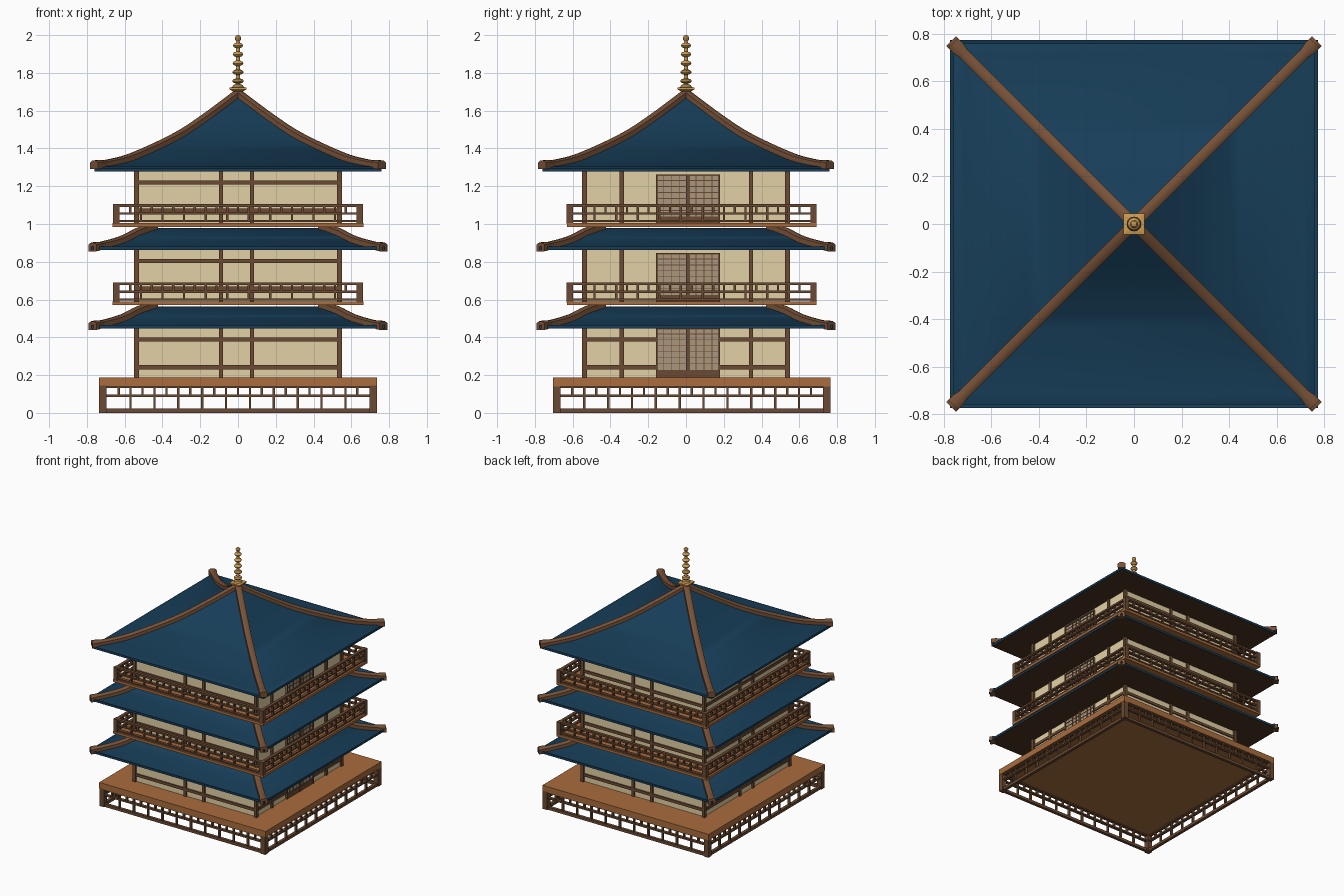
import bpy, bmesh, math
from mathutils import Vector

if "Cube" in bpy.data.objects:
    bpy.data.objects.remove(bpy.data.objects["Cube"])


def mat(name, hexa):
    m = bpy.data.materials.new(name)
    m.diffuse_color = [(int(hexa[i:i + 2], 16) / 255) ** 2.2 for i in (0, 2, 4)] + [1]
    m.use_nodes = True
    m.node_tree.nodes["Principled BSDF"].inputs["Base Color"].default_value = m.diffuse_color
    return m


CREAM, BEAM = mat("plaster", "e2d0a4"), mat("beam_wood", "6b4c36")
DECK, RIDGE = mat("deck_wood", "a86c40"), mat("ridge_wood", "76523a")
BLUE, DARK = mat("roof_tile", "1d4059"), mat("soffit_wood", "4a3526")
GOLD, PAPER = mat("gilding", "cc9c55"), mat("door_paper", "a8957c")


def finish(name, bm, *mats, smooth=False):
    bmesh.ops.recalc_face_normals(bm, faces=bm.faces)
    me = bpy.data.meshes.new(name)
    bm.to_mesh(me)
    bm.free()
    ob = bpy.data.objects.new(name, me)
    bpy.context.collection.objects.link(ob)
    for m in mats:
        me.materials.append(m)
    if smooth:
        bpy.context.view_layer.objects.active = ob
        ob.select_set(True)
        bpy.ops.object.shade_smooth_by_angle(angle=math.radians(35))
        ob.select_set(False)
    return ob


def boxes(name, spans, m):
    """Object made of boxes given as (x0, x1, y0, y1, z0, z1)."""
    bm = bmesh.new()
    for s in spans:
        vs = bmesh.ops.create_cube(bm, size=1)["verts"]
        for v in vs:
            v.co = [(s[2 * i] + s[2 * i + 1]) / 2 + v.co[i] * (s[2 * i + 1] - s[2 * i]) for i in range(3)]
    return finish(name, bm, m)


def side(k, u0, u1, d0, d1, z0, z1):
    """Box on side k (0 front, 1 right, 2 back, 3 left): u along it, d outward."""
    x = [(u0, u1), (d0, d1), (-u1, -u0), (-d1, -d0)][k]
    y = [(-d1, -d0), (u0, u1), (d0, d1), (-u1, -u0)][k]
    return (*x, *y, z0, z1)


CY = 0.03  # deck and balconies sit slightly towards the back


def railing(name, h, post, bar, z0, z1, low, mid):
    """Fence: corner posts, three rails, full bars and half bars between."""
    out = []
    d0, d1 = h - post / 2 - bar, h - post / 2 + bar
    for k in range(4):
        out.append(side(k, h - post, h, h - post, h, z0, z1))
        i = h - post
        for a, b in (low, mid, (z1 - 0.014, z1)):
            out.append(side(k, -i, i, d0, d1, a, b))
        for n in range(1, 22):
            u = -i + n * i / 11
            base = low[0] if n % 2 == 0 else mid[0]
            out.append(side(k, u - bar / 2, u + bar / 2, d0 + .003, d1 - .003, base, z1 - .005))
    boxes(name, out, BEAM).location.y = CY


# Platform and balconies
boxes("platform_deck", [(-.737, .737, CY - .735, CY + .735, .14, .188)], DECK)
railing("platform_lattice", .735, .04, .012, 0, .145, (0, .022), (.085, .097))
for n, z in enumerate((.57, .985)):
    boxes(f"balcony_floor_{n + 2}", [(-.665, .665, CY - .66, CY + .66, z, z + .02)], DECK)
    railing(f"balcony_railing_{n + 2}", .662, .034, .012, z + .015, z + .12,
            (z + .026, z + .036), (z + .066, z + .077))

# Walls, timber frame and sliding doors per storey
W = 0.535
for n, (f, e) in enumerate(((.188, .455), (.585, .87), (1.0, 1.285))):
    boxes(f"walls_{n + 1}", [(-W, W, -W, W, f, e)], CREAM)
    fr = []
    for k in range(4):
        posts = (-.34, .345) if k == 1 else (-.09, .075)
        fr.append(side(k, W - .01, W + .015, W - .01, W + .015, f, e))
        for u in posts:
            fr.append(side(k, u - .011, u + .011, W - .01, W + .012, f, e))
        spans = [(-W, W)] if k != 1 else [(-W, -.16), (.18, W)] if n == 0 else []
        for a, b in spans:
            for z in (e - .066, e - .213):
                fr.append(side(k, a, b, W - .01, W + .009, z - .011, z + .011))
    boxes(f"wall_frame_{n + 1}", fr, BEAM)
    # Door leaves with lattice and a kick board
    paper, lat = [], []
    top = f + .262
    for a, b in ((-.16, .01), (.01, .18)):
        paper.append(side(1, a, b, W - .01, W + .006, f, top))
        for u in (a, b - .009):
            lat.append(side(1, u, u + .009, W, W + .014, f, top))
        lat.append(side(1, a, b, W, W + .012, top - .009, top))
        lat.append(side(1, a, b, W, W + .011, f, f + .04))
        for i in range(1, 4):
            u = a + (b - a) * i / 4
            lat.append(side(1, u - .002, u + .002, W, W + .009, f, top))
        for i in range(1, 7):
            z = f + .04 + .222 * i / 7
            lat.append(side(1, a, b, W, W + .009, z - .002, z + .002))
    boxes(f"door_paper_{n + 1}", paper, PAPER)
    boxes(f"door_lattice_{n + 1}", lat, BEAM)


def smooth_path(pts, steps=4):
    """Catmull-Rom through (r, z) points."""
    p = [Vector(q) for q in pts]
    p = [2 * p[0] - p[1]] + p + [2 * p[-1] - p[-2]]
    out = []
    for i in range(1, len(p) - 2):
        a, b, c, d = p[i - 1:i + 3]
        for s in range(steps):
            t = s / steps
            out.append(.5 * (2 * b + (c - a) * t + (2 * a - 5 * b + 4 * c - d) * t * t
                             + (3 * b - a - 3 * c + d) * t ** 3))
    return out + [p[-2]]


def roof(n, pts, eave, base):
    """Curved square roof with flat soffit and four swept hip ridges."""
    path = smooth_path(pts)
    skin = [p for p in path if p.x < eave - .01] + [Vector((eave, base + .018)), Vector((eave, base))]
    bm = bmesh.new()
    rings = []
    for i, p in enumerate(skin):
        z = p.y - (.012 if i < len(skin) - 2 else 0)
        rings.append([bm.verts.new((p.x * a, p.x * b, z)) for a, b in ((1, 1), (-1, 1), (-1, -1), (1, -1))])
    for A, B in zip(rings, rings[1:]):
        for j in range(4):
            bm.faces.new((A[j], A[j - 1], B[j - 1], B[j]))
    bm.faces.new(rings[0])
    bm.faces.new(rings[-1]).material_index = 1
    finish(f"roof_{n}", bm, BLUE, DARK, smooth=True)

    bm = bmesh.new()
    for a, b in ((1, 1), (-1, 1), (-1, -1), (1, -1)):
        across = Vector((-b, a, 0)).normalized()
        prev = first = None
        for i, p in enumerate(path):
            g = 1.25 if i >= len(path) - 2 else 1
            c = Vector((a * p.x, b * p.x, p.y))
            ring = [bm.verts.new(c + across * s * .023 * g + Vector((0, 0, h * g)))
                    for s, h in ((-1, -.018), (1, -.018), (1, .01), (.5, .018), (-.5, .018), (-1, .01))]
            if prev:
                for j in range(6):
                    bm.faces.new((prev[j], prev[j - 1], ring[j - 1], ring[j]))
            else:
                bm.faces.new(ring)
            prev = ring
        bm.faces.new(prev)
    finish(f"hip_ridges_{n}", bm, RIDGE, smooth=True)


low = [(.44, .575), (.53, .545), (.61, .505), (.69, .48), (.77, .462)]
roof(1, low, .775, .447)
roof(2, [(r, z + .416) for r, z in low], .775, .863)
roof(3, [(.012, 1.688), (.17, 1.57), (.33, 1.465), (.55, 1.362), (.67, 1.327), (.762, 1.313)], .76, 1.277)

# Finial: flared square base, then a lathe-turned stack of rings
bm = bmesh.new()
prof = [(.014, 1.66), (.022, 1.70), (.045, 1.712), (.045, 1.722), (.03, 1.725)]
rings = [[bm.verts.new((r * a, r * b, z)) for a, b in ((1, 1), (-1, 1), (-1, -1), (1, -1))] for r, z in prof]
for A, B in zip(rings, rings[1:]):
    for j in range(4):
        bm.faces.new((A[j], A[j - 1], B[j - 1], B[j]))
bm.faces.new(rings[0])
bm.faces.new(rings[-1])
finish("finial_base", bm, GOLD)

prof = [(0, 1.715), (.032, 1.722), (.026, 1.735), (.013, 1.74)]
for i in range(5):
    z, r = 1.757 + i * .047, .031 - i * .001
    prof += [(.011, z - .014), (r * .8, z - .009), (r, z), (r * .8, z + .009), (.011, z + .014)]
prof += [(.009, 1.968), (.016, 1.977), (.017, 1.986), (.011, 1.996), (0, 2.0)]
bm = bmesh.new()
vs = [bm.verts.new((r, 0, z)) for r, z in prof]
es = [bm.edges.new(p) for p in zip(vs, vs[1:])]
bmesh.ops.spin(bm, geom=vs + es, axis=(0, 0, 1), cent=(0, 0, 0), angle=math.tau, steps=20)
bmesh.ops.remove_doubles(bm, verts=bm.verts, dist=1e-5)
finish("finial_rings", bm, GOLD, smooth=True)
